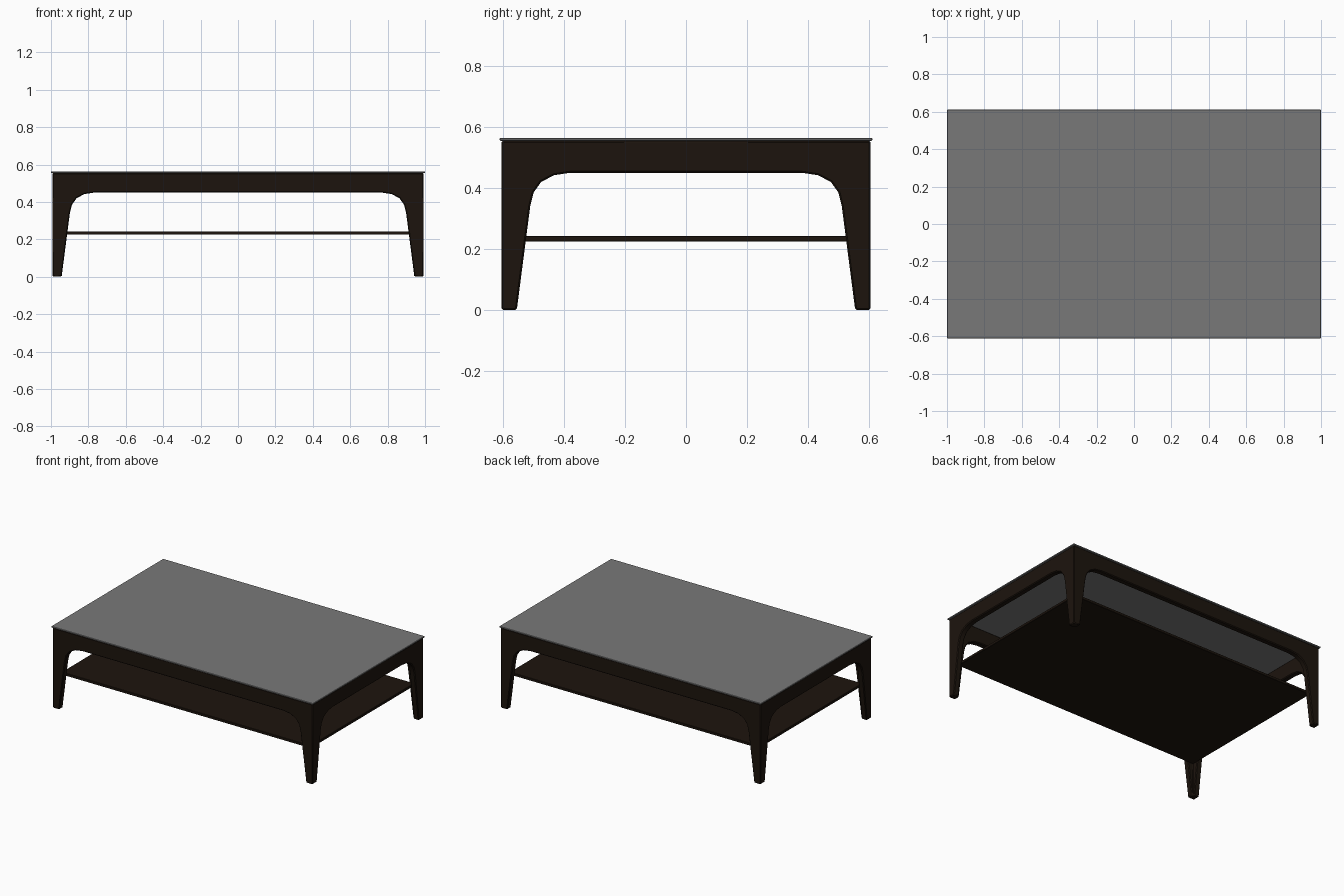
import bpy, bmesh, math
from mathutils import Matrix, Vector

if "Cube" in bpy.data.objects:
    bpy.data.objects.remove(bpy.data.objects["Cube"])

HALF_X, HALF_Y = 0.993, 0.605   # outer half sizes of the frame
TOP_Z = 0.555                   # underside of the top sheet
THICK = 0.04                    # apron and leg board thickness


def material(name, rgb):
    m = bpy.data.materials.new(name)
    m.diffuse_color = (*rgb, 1)
    m.use_nodes = True
    m.node_tree.nodes["Principled BSDF"].inputs["Base Color"].default_value = m.diffuse_color
    return m


wood = material("dark wood", (0.012, 0.007, 0.004))
glass = material("grey glass", (0.19, 0.19, 0.19))


def finish(name, bm, mat, bevel, segments=1):
    me = bpy.data.meshes.new(name)
    bm.to_mesh(me)
    bm.free()
    ob = bpy.data.objects.new(name, me)
    bpy.context.collection.objects.link(ob)
    me.materials.append(mat)
    mod = ob.modifiers.new("edge bevel", 'BEVEL')
    mod.width = bevel
    mod.segments = segments
    mod.limit_method = 'ANGLE'
    mod.angle_limit = math.radians(50)
    return ob


def slab(name, half_x, half_y, z0, z1, mat, bevel):
    bm = bmesh.new()
    bmesh.ops.create_cube(bm, size=1)
    bmesh.ops.scale(bm, vec=(2 * half_x, 2 * half_y, z1 - z0), verts=bm.verts)
    bmesh.ops.translate(bm, vec=(0, 0, (z0 + z1) / 2), verts=bm.verts)
    return finish(name, bm, mat, bevel)


# inner outline of leg and arch: distance in from the outer end, height
ARCH = [(0.05, 0), (0.094, 0.34), (0.105, 0.385), (0.13, 0.42),
        (0.172, 0.442), (0.225, 0.45)]


def add_side(bm, length, depth, angle):
    """One arched side with mitred ends, open where it joins its neighbours."""
    right = [(length - d, z) for d, z in ARCH]
    left = [(-x, z) for x, z in reversed(right)]
    outline = [(-length, 0), (-length, TOP_Z), (length, TOP_Z), (length, 0)] + right + left
    rot = Matrix.Rotation(angle, 3, 'Z')
    lim = length - THICK
    outer = [bm.verts.new(rot @ Vector((x, -depth, z))) for x, z in outline]
    inner = [bm.verts.new(rot @ Vector((max(-lim, min(lim, x)), THICK - depth, z)))
             for x, z in outline]
    bm.faces.new(outer)
    bm.faces.new(inner[::-1])
    n = len(outline)
    for i in range(n):
        if i in (0, 2):      # mitre joints stay open and are welded
            continue
        j = (i + 1) % n
        bm.faces.new((outer[i], outer[j], inner[j], inner[i]))


# frame: four arched sides welded into aprons and tapered legs
bm = bmesh.new()
for k in range(4):
    size = (HALF_X, HALF_Y) if k % 2 == 0 else (HALF_Y, HALF_X)
    add_side(bm, *size, k * math.pi / 2)
bmesh.ops.remove_doubles(bm, verts=bm.verts, dist=0.0005)
bmesh.ops.recalc_face_normals(bm, faces=bm.faces)
frame = finish("leg_frame", bm, wood, 0.006)
bpy.context.view_layer.objects.active = frame
frame.select_set(True)
bpy.ops.object.shade_smooth_by_angle(angle=math.radians(30))

# lower shelf let into the legs
slab("lower_shelf", 0.952, 0.565, 0.225, 0.243, wood, 0.002)

# glass table top
slab("table_top", 1.0, 0.611, TOP_Z, 0.564, glass, 0.002)
